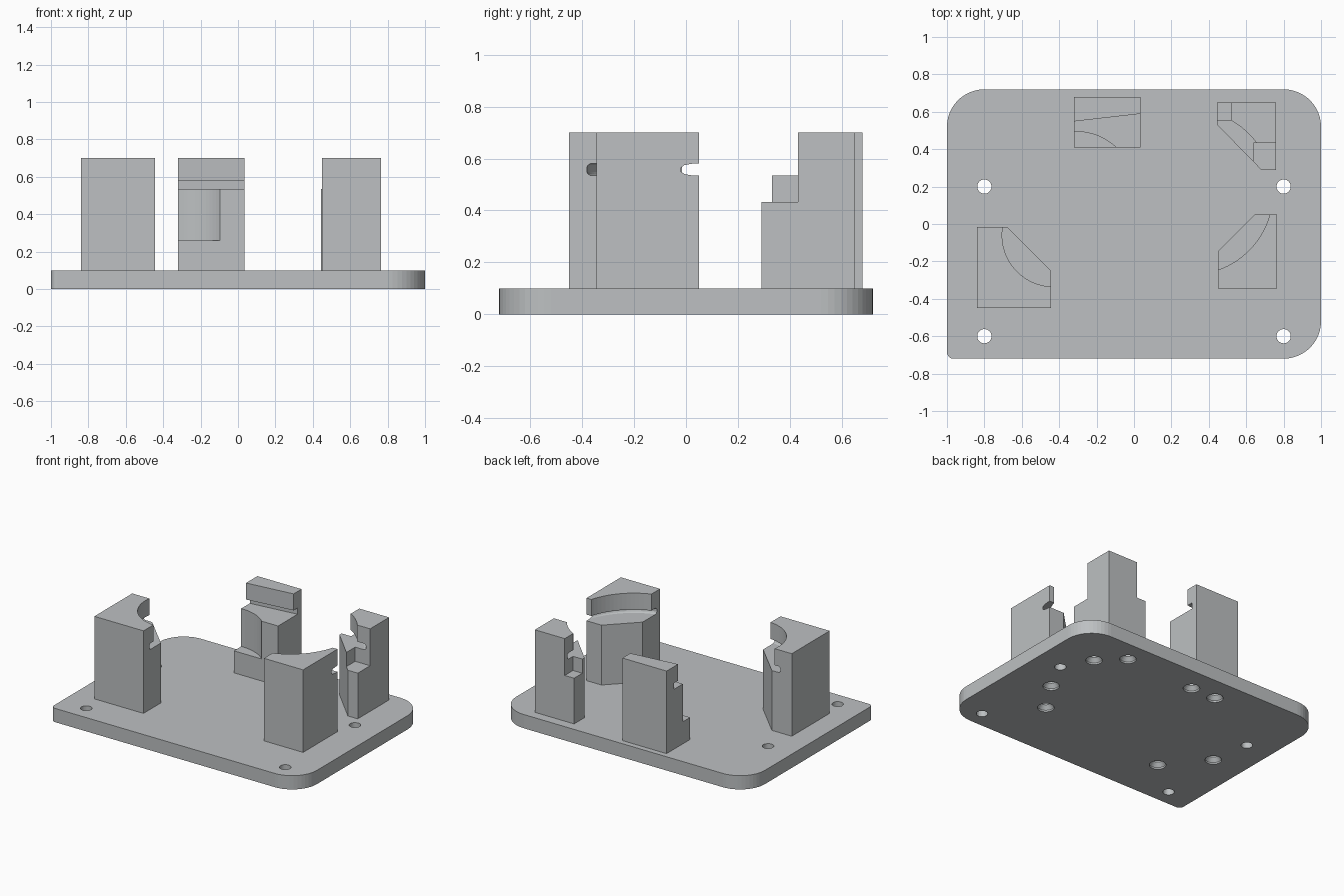
import bpy, bmesh, math
from math import cos, sin, pi

cube = bpy.data.objects.get("Cube")
if cube:
    bpy.data.objects.remove(cube, do_unlink=True)

grey = bpy.data.materials.new("light_grey")
grey.use_nodes = True
colour = (0.51, 0.53, 0.54, 1)
grey.diffuse_color = colour
grey.node_tree.nodes["Principled BSDF"].inputs["Base Color"].default_value = colour

PLATE, LEDGE, LIP, TOP = 0.10, 0.535, 0.58, 0.70
OVER = 0.9  # cutters reach above the blocks


def finish(name, bm):
    bmesh.ops.recalc_face_normals(bm, faces=bm.faces)
    mesh = bpy.data.meshes.new(name)
    bm.to_mesh(mesh)
    bm.free()
    mesh.materials.append(grey)
    ob = bpy.data.objects.new(name, mesh)
    bpy.context.collection.objects.link(ob)
    return ob


def prism(name, outline, z0, z1):
    """Plan outline raised from z0 to z1."""
    bm = bmesh.new()
    face = bm.faces.new([bm.verts.new((x, y, z0)) for x, y in outline])
    up = bmesh.ops.extrude_face_region(bm, geom=[face])["geom"]
    verts = [v for v in up if isinstance(v, bmesh.types.BMVert)]
    bmesh.ops.translate(bm, verts=verts, vec=(0, 0, z1 - z0))
    return finish(name, bm)


def box(x0, x1, y0, y1, z0, z1):
    return prism("cutter", [(x0, y0), (x1, y0), (x1, y1), (x0, y1)], z0, z1)


def lathe(centre, profile, sides=96):
    """Closed solid of stacked rings, each given as (radius, z)."""
    bm = bmesh.new()
    cx, cy = centre
    turns = [2 * pi * i / sides for i in range(sides)]
    rings = [[bm.verts.new((cx + r * cos(a), cy + r * sin(a), z)) for a in turns]
             for r, z in profile]
    for low, high in zip(rings, rings[1:]):
        for i in range(sides):
            j = (i + 1) % sides
            bm.faces.new((low[i], low[j], high[j], high[i]))
    bm.faces.new(rings[0])
    bm.faces.new(rings[-1])
    return finish("cutter", bm)


def seat(centre, r, groove):
    """Round seat above a ledge, with a soft-edged groove under the lip."""
    soft = 0.014
    return lathe(centre, [(groove - soft, LEDGE), (groove - soft * 0.3, LEDGE + soft * 0.4),
                          (groove, LEDGE + soft), (groove, LIP - soft),
                          (groove - soft * 0.3, LIP - soft * 0.4), (groove - soft, LIP),
                          (r, LIP), (r, OVER)])


def screw_hole(x, y):
    return lathe((x, y), [(0.055, -0.02), (0.055, 0.012), (0.032, 0.04), (0.032, 0.3)], 32)


def carve(ob, cutters):
    """Cut the shapes away, bake the result and remove the cutters."""
    for c in cutters:
        c.hide_render = True
        mod = ob.modifiers.new("cut", "BOOLEAN")
        mod.operation, mod.solver, mod.object = "DIFFERENCE", "EXACT", c
    graph = bpy.context.evaluated_depsgraph_get()
    mesh = bpy.data.meshes.new_from_object(ob.evaluated_get(graph))
    ob.modifiers.clear()
    ob.data = mesh
    for c in cutters:
        bpy.data.objects.remove(c, do_unlink=True)


# Base plate with three large rounded corners and one small one
outline = []
for sx, sy, start, r in ((1, 1, 0, 0.2), (-1, 1, 90, 0.2), (-1, -1, 180, 0.035), (1, -1, 270, 0.2)):
    for i in range(13):
        a = math.radians(start + 7.5 * i)
        outline.append((sx * (1 - r) + r * cos(a), sy * (0.72 - r) + r * sin(a)))
base_plate = prism("base_plate", outline, 0, PLATE)

# Screw positions below each block
screws = {
    "front_left_block": ((0.685, -0.03), (0.53, -0.27)),
    "front_right_block": ((-0.755, -0.09), (-0.517, -0.375)),
    "back_left_block": ((0.687, 0.41), (0.525, 0.564)),
    "back_centre_block": ((-0.04, 0.54), (-0.24, 0.54)),
}
corner_holes = [lathe((x, y), [(0.038, -0.05), (0.038, 0.2)], 32)
                for x in (-0.8, 0.8) for y in (-0.6, 0.2)]
carve(base_plate, corner_holes + [screw_hole(*p) for pair in screws.values() for p in pair])


def block(name, plan, cutters):
    ob = prism(name, plan, PLATE, TOP)
    carve(ob, cutters + [screw_hole(*p) for p in screws[name]])


# Two blocks share one large round seat
hub = (0.302, 0.17)
block("front_left_block",
      [(0.45, -0.345), (0.765, -0.345), (0.765, 0.05), (0.645, 0.05), (0.45, -0.145)],
      [seat(hub, 0.441, 0.5)])
block("back_left_block",
      [(0.445, 0.65), (0.445, 0.53), (0.68, 0.29), (0.76, 0.29), (0.76, 0.65)],
      [seat(hub, 0.441, 0.5),
       box(0.3, 0.52, 0.555, 0.8, 0.432, OVER),
       box(0.64, 0.9, 0.2, 0.432, 0.432, OVER)])

# Block with the small round seat
block("front_right_block",
      [(-0.84, -0.45), (-0.445, -0.45), (-0.445, -0.25), (-0.68, -0.015), (-0.84, -0.015)],
      [seat((-0.43, -0.06), 0.275, 0.322)])

# Block with a slanted straight seat, its groove and a round hollow in front


def slanted(depth, z0, z1):
    return prism("cutter", [(-0.5, 0.3), (0.2, 0.3), (0.2, 0.608 + depth), (-0.5, 0.528 + depth)], z0, z1)


block("back_centre_block",
      [(-0.32, 0.41), (0.035, 0.41), (0.035, 0.68), (-0.32, 0.68)],
      [slanted(0, LEDGE, OVER), slanted(0.045, LEDGE, LIP),
       lathe((-0.31, 0.18), [(0.314, 0.26), (0.314, OVER)])])
